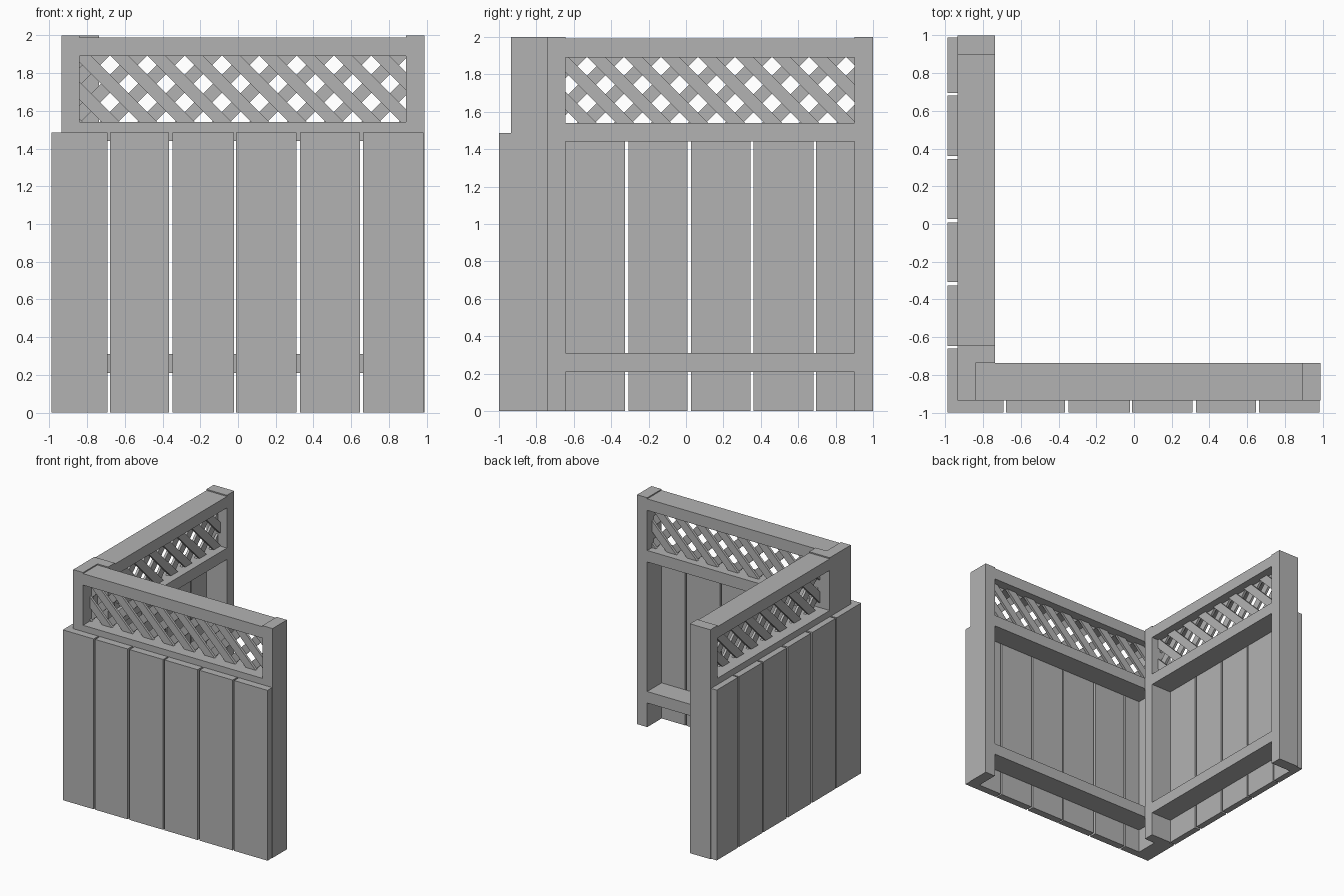
import bpy
import bmesh
from mathutils import Matrix, Vector

cube = bpy.data.objects.get("Cube")
if cube:
    bpy.data.objects.remove(cube, do_unlink=True)

# Single grey for the whole fence
grey = bpy.data.materials.new("fence_grey")
grey.use_nodes = True
COLOUR = (0.45, 0.45, 0.45, 1.0)
grey.diffuse_color = COLOUR
grey.node_tree.nodes["Principled BSDF"].inputs["Base Color"].default_value = COLOUR

# Shared depths and heights; panels are drawn along x with the outside at -y
OUT, FRAME_OUT, FRAME_IN = -1.0, -0.935, -0.737
BOARD_TOP = 1.485
RAILS = {"bottom_rail": (0.21, 0.31), "middle_rail": (1.44, 1.54), "top_rail": (1.89, 1.99)}
WINDOW = (1.54, 1.89)
PITCH, SLAT = 0.198, 0.068


def finish(bm, name, turn):
    bm.transform(turn)
    bmesh.ops.recalc_face_normals(bm, faces=bm.faces)
    mesh = bpy.data.meshes.new(name)
    bm.to_mesh(mesh)
    bm.free()
    mesh.materials.append(grey)
    bpy.context.collection.objects.link(bpy.data.objects.new(name, mesh))


def box(name, xs, ys, zs, turn):
    bm = bmesh.new()
    bmesh.ops.create_cube(bm, size=1)
    spans = (xs, ys, zs)
    for v in bm.verts:
        v.co = [(a + b) / 2 + c * (b - a) for (a, b), c in zip(spans, v.co)]
    finish(bm, name, turn)


def lattice(name, xs, hole, slope, y, thick, turn):
    """One layer of parallel diagonal slats trimmed to the window."""
    bm = bmesh.new()
    along = Vector((1, 0, slope)).normalized()
    across = Vector((-slope, 0, 1)).normalized() * SLAT / 2
    for i in range(-14, 15):
        mid = Vector((hole + (i + 0.5) * PITCH, y, 1.843))
        corners = [mid + along * s + across * t
                   for s, t in ((-2, -1), (2, -1), (2, 1), (-2, 1))]
        bm.faces.new([bm.verts.new(c) for c in corners])
    cuts = [((xs[0], 0, 0), (-1, 0, 0)), ((xs[1], 0, 0), (1, 0, 0)),
            ((0, 0, WINDOW[0]), (0, 0, -1)), ((0, 0, WINDOW[1]), (0, 0, 1))]
    for point, normal in cuts:
        bmesh.ops.bisect_plane(bm, geom=bm.verts[:] + bm.edges[:] + bm.faces[:],
                               plane_co=point, plane_no=normal, clear_outer=True)
    # Thicken the trimmed slats
    made = bmesh.ops.extrude_face_region(bm, geom=bm.faces[:])["geom"]
    bmesh.ops.translate(bm, vec=(0, thick, 0),
                        verts=[g for g in made if isinstance(g, bmesh.types.BMVert)])
    finish(bm, name, turn)


def panel(side, posts, boards, board_out, hole, turn):
    # Posts
    for label, span in zip(("left_seen_post", "right_seen_post"), posts):
        box(f"{side}_{label}", span, (FRAME_OUT, FRAME_IN), (0, 2), turn)
    opening = (posts[0][1], posts[1][0])
    # Rails
    for label, zs in RAILS.items():
        box(f"{side}_{label}", opening, (FRAME_OUT, FRAME_IN), zs, turn)
    # Upright boards on the outside
    for i, span in enumerate(boards, 1):
        box(f"{side}_board_{i}", span, (board_out, FRAME_OUT), (0, BOARD_TOP), turn)
    # Crossed lattice layers
    lattice(f"{side}_outer_lattice", opening, hole, -1, -0.843, 0.021, turn)
    lattice(f"{side}_inner_lattice", opening, hole, 1, -0.822, 0.021, turn)


# Front panel, owning the corner post
front_boards = [(-0.99, -0.692), (-0.678, -0.365), (-0.347, -0.022),
                (-0.01, 0.31), (0.328, 0.648), (0.662, 0.985)]
panel("front", [(-0.935, -0.84), (0.89, 0.988)], front_boards, OUT, -0.481, Matrix())

# Right side panel, the same build turned a quarter
side_boards = [(-0.99, -0.695), (-0.682, -0.36), (-0.346, -0.027),
               (-0.008, 0.307), (0.327, 0.647), (0.661, 0.935)]
panel("right", [(-1.0, -0.9), (0.645, 0.737)], side_boards, -0.99, 0.53,
      Matrix.Rotation(-1.5707963, 4, "Z"))
